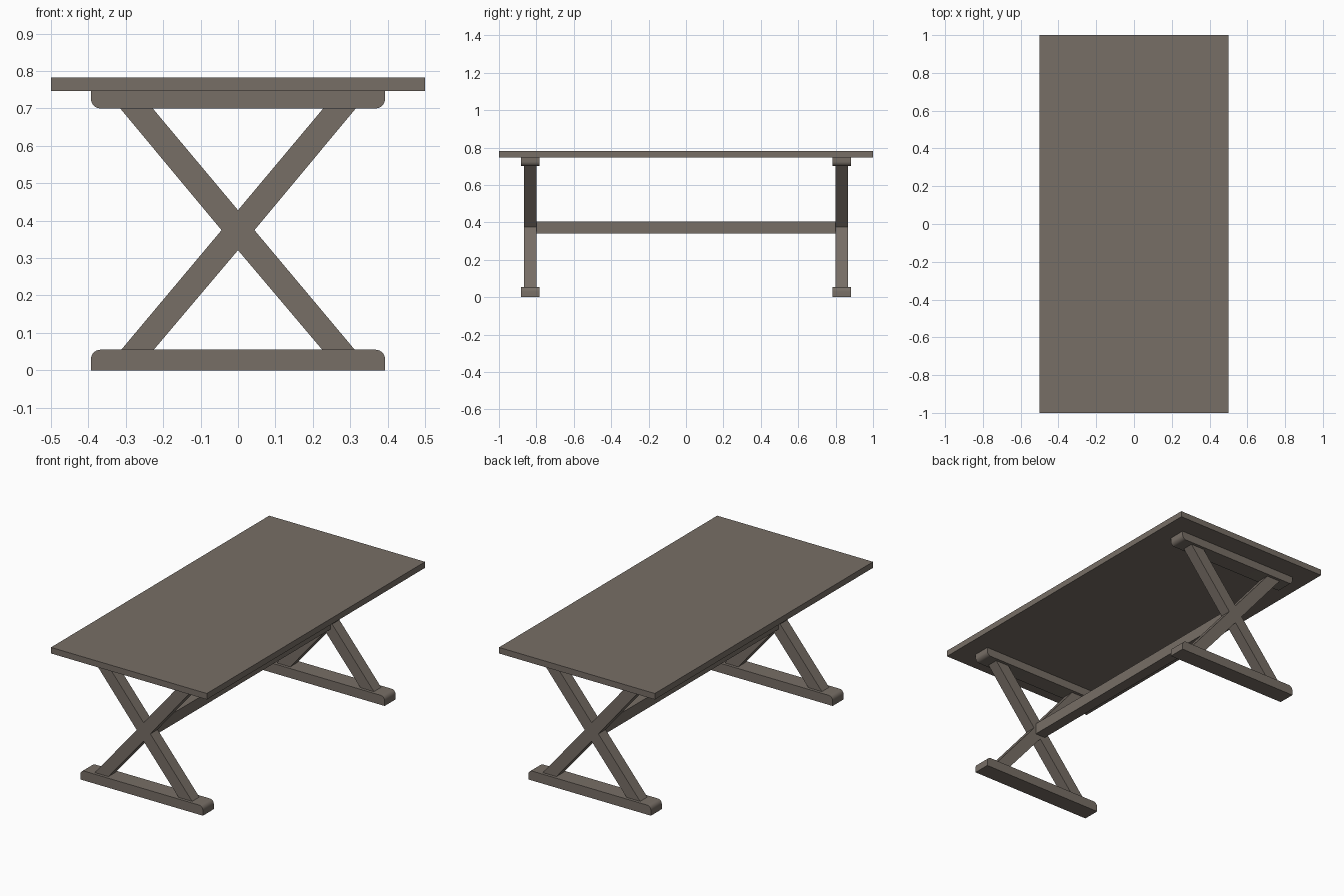
import bpy, bmesh, math

if "Cube" in bpy.data.objects:
    bpy.data.objects.remove(bpy.data.objects["Cube"])

wood = bpy.data.materials.new("grey_brown_wood")
wood.diffuse_color = (0.185, 0.157, 0.133, 1)
wood.use_nodes = True
wood.node_tree.nodes["Principled BSDF"].inputs["Base Color"].default_value = wood.diffuse_color


def finish(name, bm, smooth=False):
    bmesh.ops.recalc_face_normals(bm, faces=bm.faces)
    me = bpy.data.meshes.new(name)
    bm.to_mesh(me)
    bm.free()
    me.materials.append(wood)
    ob = bpy.data.objects.new(name, me)
    bpy.context.collection.objects.link(ob)
    if smooth:
        bpy.ops.object.select_all(action='DESELECT')
        ob.select_set(True)
        bpy.context.view_layer.objects.active = ob
        bpy.ops.object.shade_smooth_by_angle(angle=math.radians(30))
    return ob


def box(name, x, y, z0, z1):
    prism(name, [(-x, z0), (x, z0), (x, z1), (-x, z1)], -y, y)


def prism(name, pts, y0, y1, smooth=False):
    # extrude an xz profile along y
    bm = bmesh.new()
    face = bm.faces.new([bm.verts.new((x, y0, z)) for x, z in pts])
    new = bmesh.ops.extrude_face_region(bm, geom=[face])["geom"]
    bmesh.ops.translate(bm, vec=(0, y1 - y0, 0),
                        verts=[v for v in new if isinstance(v, bmesh.types.BMVert)])
    finish(name, bm, smooth)


def rounded_bar(flat_z, round_z, half=0.393, r=0.025, n=6):
    # bar profile with two rounded corners on the round_z side
    s = 1 if round_z > flat_z else -1
    arc = [(half - r + r * math.cos(a), round_z - s * r + s * r * math.sin(a))
           for a in (math.pi / 2 * i / n for i in range(n + 1))]
    right = [(half, flat_z)] + arc
    return right + [(-x, z) for x, z in reversed(right)]


# table top and long stretcher
box("table_top", 0.5, 1.0, 0.747, 0.782)
box("stretcher", 0.032, 0.803, 0.341, 0.405)

# crossed leg outline
B, T = 0.055, 0.70
M = (B + T) / 2 - 0.003
cross = [(-0.312, B), (-0.225, B), (0, 0.321), (0.225, B), (0.312, B), (0.044, M),
         (0.315, T), (0.228, T), (0, 0.428), (-0.228, T), (-0.315, T), (-0.044, M)]

# trestles at both ends
for end, s in (("front", -1), ("back", 1)):
    ya, yb = sorted((s * 0.783, s * 0.883))
    la, lb = sorted((s * 0.80, s * 0.866))
    prism(end + "_foot", rounded_bar(0, B), ya, yb, True)
    prism(end + "_top_cleat", rounded_bar(0.747, T), ya, yb, True)
    prism(end + "_crossed_legs", cross, la, lb)
